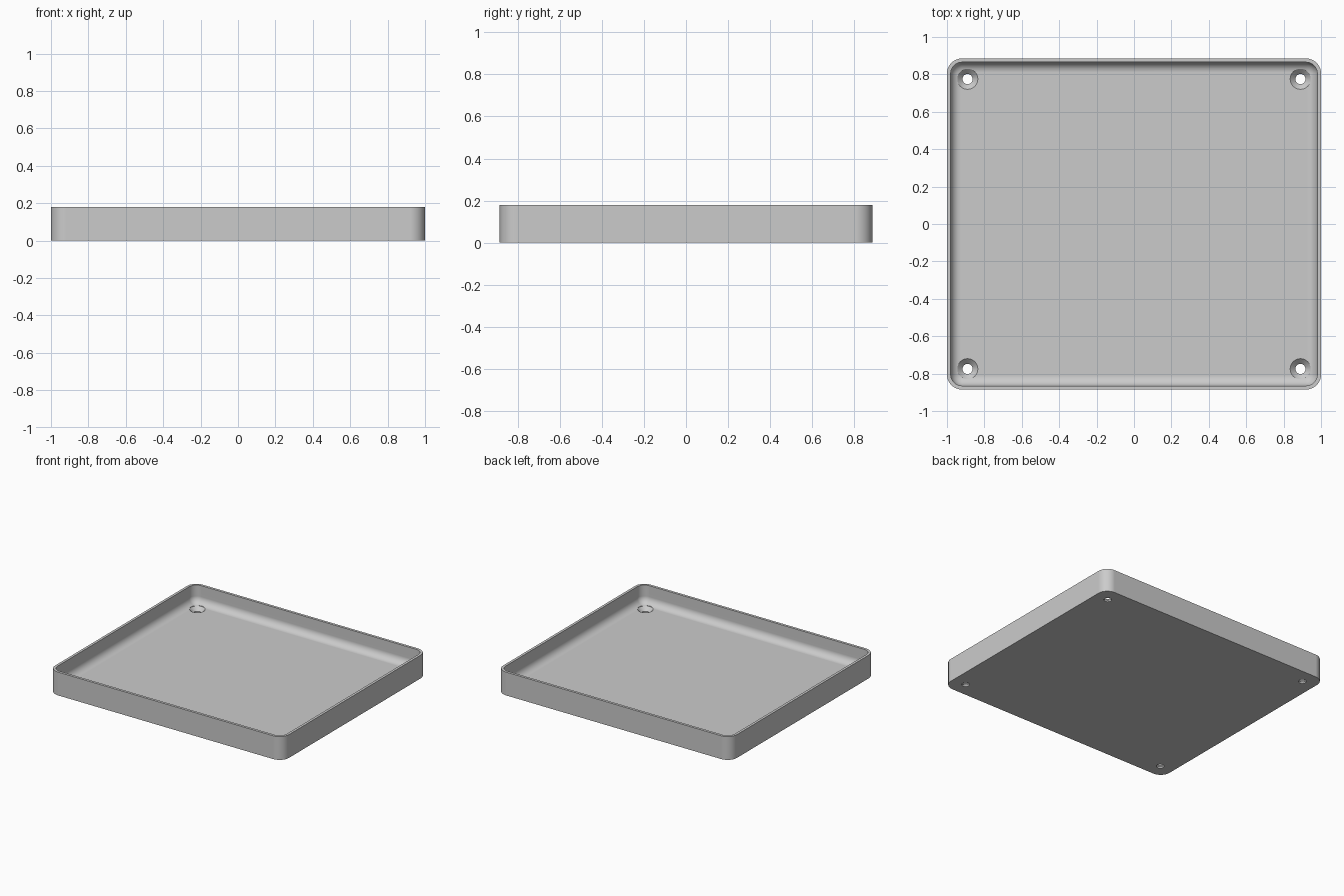
import bpy
import bmesh
from math import sin, cos, pi

cube = bpy.data.objects.get("Cube")
if cube:
    bpy.data.objects.remove(cube, do_unlink=True)

HALF_X, HALF_Y, HEIGHT = 1.0, 0.885, 0.18
CORNER, WALL, FLOOR, FILLET = 0.08, 0.02, 0.04, 0.055
HOLE_X, HOLE_Y, HOLE_R, SINK_R = 0.89, 0.775, 0.027, 0.055
ARC = 12

grey = bpy.data.materials.new("light grey")
grey.use_nodes = True
colour = (0.6, 0.6, 0.6, 1)
grey.diffuse_color = colour
grey.node_tree.nodes["Principled BSDF"].inputs["Base Color"].default_value = colour


def loft(name, rings):
    """Bridge closed rings of points in order and cap both ends."""
    bm = bmesh.new()
    loops = [[bm.verts.new(p) for p in ring] for ring in rings]
    for a, b in zip(loops, loops[1:]):
        for i in range(len(a)):
            j = (i + 1) % len(a)
            bm.faces.new((a[i], a[j], b[j], b[i]))
    bm.faces.new(loops[0][::-1])
    bm.faces.new(loops[-1])
    bmesh.ops.recalc_face_normals(bm, faces=bm.faces)
    mesh = bpy.data.meshes.new(name)
    bm.to_mesh(mesh)
    bm.free()
    mesh.materials.append(grey)
    obj = bpy.data.objects.new(name, mesh)
    bpy.context.collection.objects.link(obj)
    return obj


def rounded_ring(inset, z):
    """Rounded rectangle, offset inward from the outer outline."""
    r = CORNER - inset
    points = []
    for k, (sx, sy) in enumerate(((1, 1), (-1, 1), (-1, -1), (1, -1))):
        for i in range(ARC + 1):
            a = (k + i / ARC) * pi / 2
            points.append((sx * (HALF_X - CORNER) + r * cos(a),
                           sy * (HALF_Y - CORNER) + r * sin(a), z))
    return points


def circle(x, y, r, z, n=40):
    return [(x + r * cos(2 * pi * i / n), y + r * sin(2 * pi * i / n), z)
            for i in range(n)]


# Tray: outer wall, flat rim, inner wall and filleted floor
profile = [(0, 0), (0, HEIGHT), (WALL, HEIGHT)]
for i in range(ARC + 1):
    a = i / ARC * pi / 2
    profile.append((WALL + FILLET * (1 - cos(a)), FLOOR + FILLET * (1 - sin(a))))
tray = loft("tray", [rounded_ring(*p) for p in profile])

# Countersunk screw holes in the corners
sink = [(HOLE_R, -0.1), (HOLE_R, FLOOR + HOLE_R - SINK_R), (SINK_R, FLOOR), (SINK_R, 0.14)]
bpy.context.view_layer.objects.active = tray
tray.select_set(True)
for sx in (-1, 1):
    for sy in (-1, 1):
        cutter = loft("hole_cutter", [circle(sx * HOLE_X, sy * HOLE_Y, r, z) for r, z in sink])
        cutter.hide_render = True
        cut = tray.modifiers.new("hole", 'BOOLEAN')
        cut.operation = 'DIFFERENCE'
        cut.solver = 'EXACT'
        cut.object = cutter
        bpy.ops.object.modifier_apply(modifier=cut.name)
        bpy.data.objects.remove(cutter, do_unlink=True)

# Smooth curves with crisp rim and hole edges
bpy.ops.object.shade_smooth_by_angle(angle=pi / 6)
weighted = tray.modifiers.new("flat_face_normals", 'WEIGHTED_NORMAL')
weighted.keep_sharp = True
